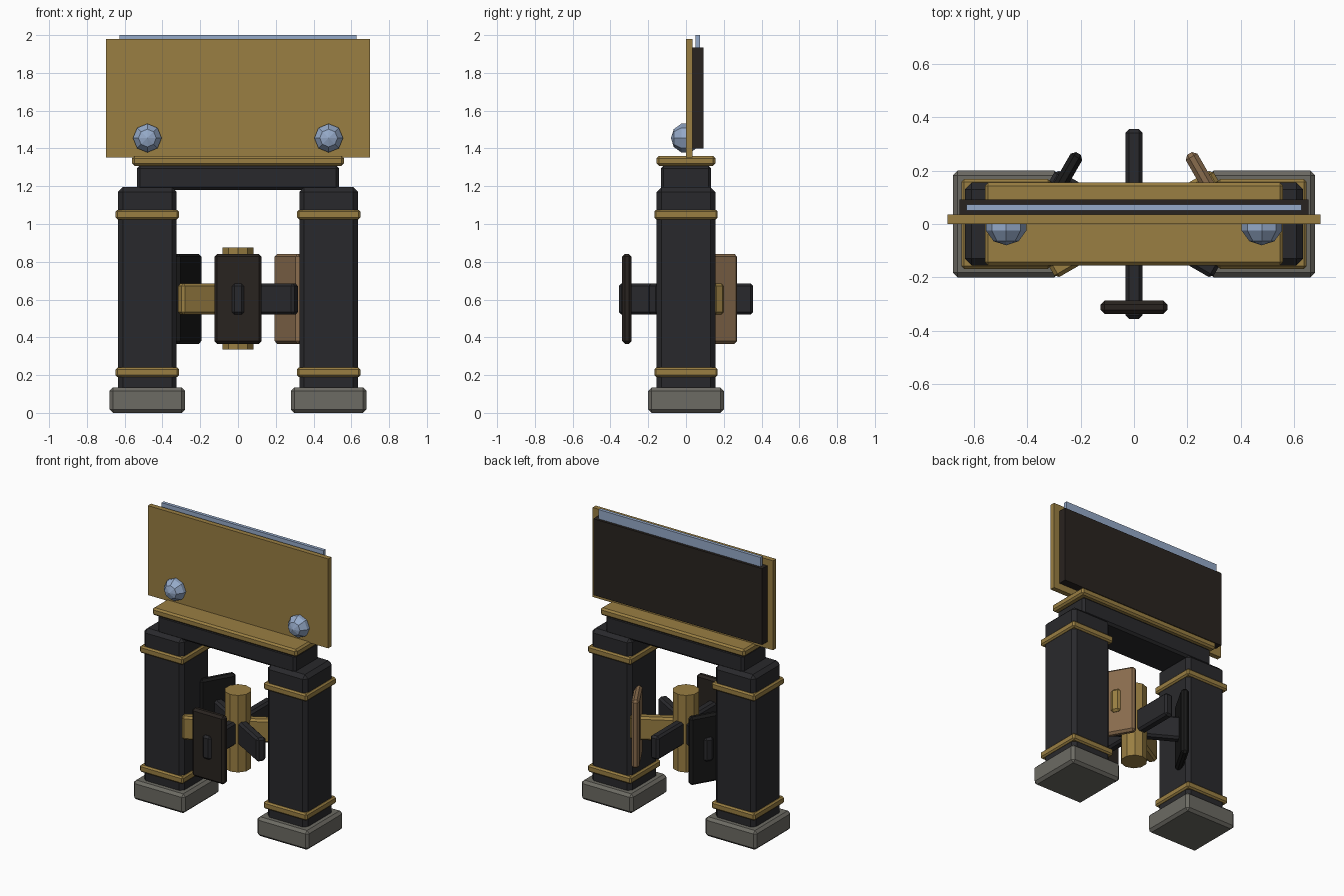
import bpy, math
from mathutils import Matrix

if "Cube" in bpy.data.objects:
    bpy.data.objects.remove(bpy.data.objects["Cube"])


def material(name, rgb):
    m = bpy.data.materials.new(name)
    m.diffuse_color = (*rgb, 1)
    m.use_nodes = True
    m.node_tree.nodes["Principled BSDF"].inputs["Base Color"].default_value = m.diffuse_color
    return m


IRON = material("iron", (0.022, 0.022, 0.025))
GOLD = material("gold", (0.32, 0.21, 0.055))
STONE = material("stone", (0.15, 0.145, 0.125))
GLASS = material("pale_blue", (0.30, 0.40, 0.58))
DARK = material("dark_wood", (0.022, 0.017, 0.014))
TAN = material("tan_wood", (0.25, 0.15, 0.075))
BLACK = material("black_wood", (0.010, 0.010, 0.010))


def box(name, x, y, z, mat, bevel=0.0, turn=0.0):
    """Box from (min, max) ranges, optionally turned about the z axis."""
    size = [b - a for a, b in (x, y, z)]
    mid = [(a + b) / 2 for a, b in (x, y, z)]
    bpy.ops.mesh.primitive_cube_add(size=1)
    o = bpy.context.object
    o.name = name
    o.data.transform(Matrix.Translation(mid) @ Matrix.Diagonal((*size, 1)))
    o.rotation_euler.z = turn
    o.data.materials.append(mat)
    if bevel:
        b = o.modifiers.new("bevel", 'BEVEL')
        b.width, b.segments = bevel, 1
    return o


# Legs with feet and bands, plus the round lamps
for side, s in (("left", -1), ("right", 1)):
    c = s * 0.48
    box(side + "_foot", (c - 0.2, c + 0.2), (-0.2, 0.2), (0, 0.135), STONE, 0.018)
    box(side + "_leg", (c - 0.155, c + 0.155), (-0.155, 0.155), (0.1, 1.195), IRON, 0.025)
    for label, z in (("lower", 0.215), ("upper", 1.05)):
        box(f"{side}_{label}_band", (c - 0.168, c + 0.168), (-0.168, 0.168),
            (z - 0.025, z + 0.025), GOLD, 0.01)
    bpy.ops.mesh.primitive_uv_sphere_add(segments=8, ring_count=5, radius=0.08,
                                         location=(c, 0, 1.455),
                                         rotation=(math.pi / 2, 0, 0))
    lamp = bpy.context.object
    lamp.name = side + "_lamp"
    lamp.data.materials.append(GLASS)

# Lintel and its cap
box("lintel", (-0.535, 0.535), (-0.133, 0.133), (1.18, 1.31), IRON, 0.015)
box("lintel_cap", (-0.56, 0.56), (-0.155, 0.155), (1.308, 1.36), GOLD, 0.012)

# Layered sign board
box("sign_front", (-0.7, 0.7), (0, 0.035), (1.353, 1.98), GOLD)
box("sign_back", (-0.655, 0.655), (0.035, 0.092), (1.4, 1.935), DARK)
box("sign_glass", (-0.628, 0.628), (0.051, 0.074), (1.41, 2.0), GLASS)

# Turnstile hub
bpy.ops.mesh.primitive_cylinder_add(vertices=10, radius=0.086, depth=0.54,
                                    location=(0, 0, 0.605))
hub = bpy.context.object
hub.name = "hub"
hub.data.materials.append(GOLD)

# Three through-arms, each with a paddle on one end
for label, deg, arm_mat, paddle_mat in (("front", 0, IRON, DARK),
                                        ("right", 120, GOLD, TAN),
                                        ("left", 240, IRON, BLACK)):
    a = math.radians(deg)
    box(label + "_arm", (-0.032, 0.032), (-0.356, 0.356), (0.52, 0.685), arm_mat, 0.014, a)
    box(label + "_paddle", (-0.125, 0.125), (-0.338, -0.288), (0.365, 0.842),
        paddle_mat, 0.015, a)
